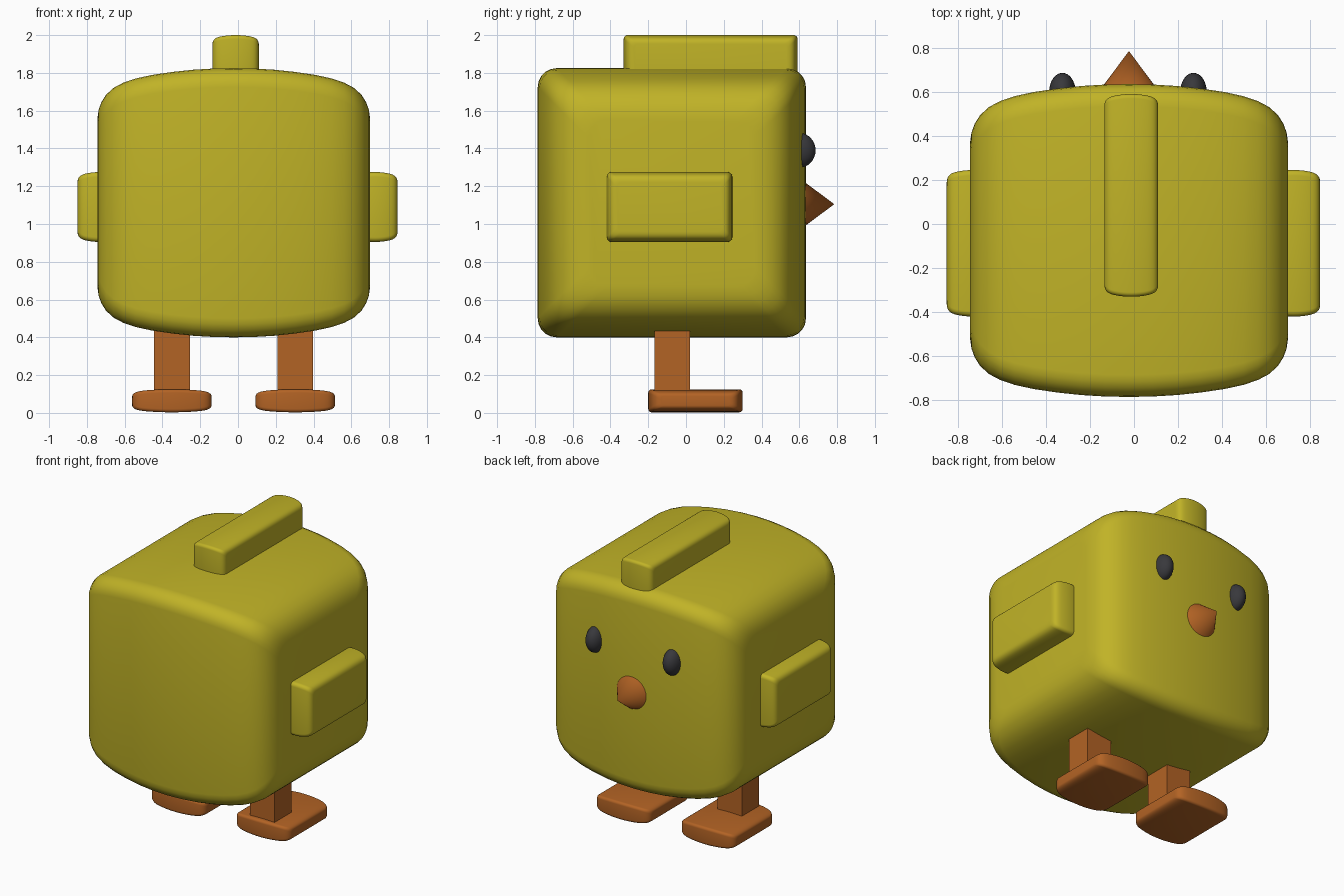
import bpy, bmesh, math

if "Cube" in bpy.data.objects:
    bpy.data.objects.remove(bpy.data.objects["Cube"])


def material(name, rgb):
    m = bpy.data.materials.new(name)
    m.diffuse_color = (*rgb, 1)
    m.use_nodes = True
    m.node_tree.nodes["Principled BSDF"].inputs["Base Color"].default_value = m.diffuse_color
    return m


YELLOW = material("chick yellow", (0.53, 0.45, 0.02))
ORANGE = material("beak orange", (0.45, 0.125, 0.018))
DARK = material("eye charcoal", (0.04, 0.04, 0.045))

# Pillow profile: (fraction of half width, inset of the cross-section)
PILLOW = [(0, 0), (0.15, 0.002), (0.3, 0.0085), (0.45, 0.02), (0.6, 0.036),
          (0.72, 0.055), (0.81, 0.077), (0.88, 0.104), (0.935, 0.14),
          (0.97, 0.18), (0.99, 0.22), (1, 0.27)]


def finish(bm, name, mat, angle=35):
    bmesh.ops.recalc_face_normals(bm, faces=bm.faces)
    me = bpy.data.meshes.new(name)
    bm.to_mesh(me)
    bm.free()
    me.materials.append(mat)
    ob = bpy.data.objects.new(name, me)
    bpy.context.collection.objects.link(ob)
    bpy.ops.object.select_all(action='DESELECT')
    bpy.context.view_layer.objects.active = ob
    ob.select_set(True)
    bpy.ops.object.shade_smooth_by_angle(angle=math.radians(angle))
    return ob


def rounded_rect(hy, hz, r, n=5):
    pts = []
    for q, (sy, sz) in enumerate([(1, 1), (-1, 1), (-1, -1), (1, -1)]):
        for i in range(n + 1):
            a = math.pi / 2 * (q + i / n)
            pts.append((sy * (hy - r) + r * math.cos(a),
                        sz * (hz - r) + r * math.sin(a)))
    return pts


def pillow_box(name, mat, lo, hi, inset_y, inset_z, r):
    """Rounded box whose y-z section shrinks towards both x ends."""
    c = [(a + b) / 2 for a, b in zip(lo, hi)]
    h = [(b - a) / 2 for a, b in zip(lo, hi)]
    stations = [(-f, d) for f, d in reversed(PILLOW[1:])] + PILLOW
    bm = bmesh.new()
    rings = []
    for f, d in stations:
        pts = rounded_rect(h[1] - d * inset_y, h[2] - d * inset_z, r)
        rings.append([bm.verts.new((c[0] + f * h[0], c[1] + y, c[2] + z)) for y, z in pts])
    n = len(rings[0])
    for a, b in zip(rings, rings[1:]):
        for i in range(n):
            j = (i + 1) % n
            bm.faces.new((a[i], a[j], b[j], b[i]))
    bm.faces.new(rings[0])
    bm.faces.new(rings[-1])
    return finish(bm, name, mat, 50)


# Body and crest
pillow_box("body", YELLOW, (-0.745, -0.785, 0.40), (0.70, 0.635, 1.825), 1, 1, 0.1)
pillow_box("crest", YELLOW, (-0.135, -0.33, 1.74), (0.11, 0.59, 2.0), 0.2, 0.17, 0.02)

# Wings
pillow_box("left_wing", YELLOW, (-0.85, -0.42, 0.905), (-0.61, 0.245, 1.275), 0.2, 0.2, 0.025)
pillow_box("right_wing", YELLOW, (0.605, -0.42, 0.905), (0.845, 0.245, 1.275), 0.2, 0.2, 0.025)

for side, x, ex in (("left", -0.35, -0.325), ("right", 0.303, 0.27)):
    # Leg
    bm = bmesh.new()
    bmesh.ops.create_cube(bm, size=1)
    for v in bm.verts:
        v.co = (x + v.co.x * 0.19, -0.073 + v.co.y * 0.186, 0.33 + v.co.z * 0.5)
    finish(bm, side + "_leg", ORANGE)
    # Foot
    pillow_box(side + "_foot", ORANGE, (x - 0.21, -0.2, 0.003), (x + 0.21, 0.3, 0.125),
               0.25, 0.13, 0.018)
    # Eye
    bm = bmesh.new()
    bmesh.ops.create_uvsphere(bm, u_segments=32, v_segments=16, radius=1)
    for v in bm.verts:
        v.co = (ex + v.co.x * 0.06, 0.6 + v.co.y * 0.086, 1.39 + v.co.z * 0.092)
    finish(bm, side + "_eye", DARK)

# Beak cone pointing along +y
bm = bmesh.new()
bmesh.ops.create_cone(bm, cap_ends=True, segments=32, radius1=0.16, radius2=0, depth=0.215)
for v in bm.verts:
    v.co = (-0.023 + v.co.x, 0.6775 + v.co.z, 1.105 + v.co.y)
finish(bm, "beak", ORANGE)
